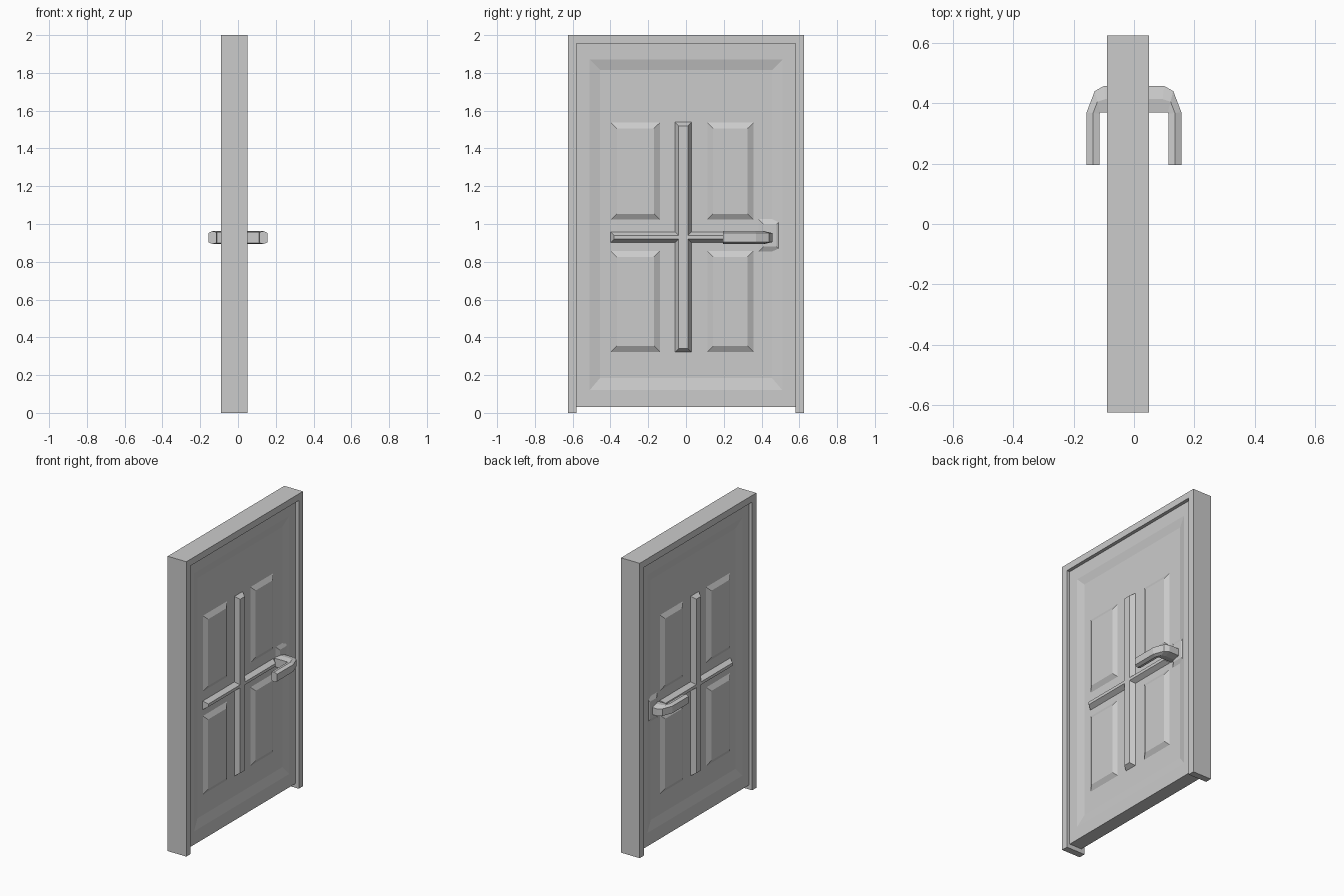
import bpy, bmesh

if "Cube" in bpy.data.objects:
    bpy.data.objects.remove(bpy.data.objects["Cube"])

CX = -0.02  # mid-plane of the frame and door leaf


def loft(name, rings):
    """Skin a list of equal-length point rings and cap both ends."""
    bm = bmesh.new()
    vs = [[bm.verts.new(p) for p in r] for r in rings]
    n = len(rings[0])
    for a, b in zip(vs, vs[1:]):
        for i in range(n):
            j = (i + 1) % n
            bm.faces.new((a[i], a[j], b[j], b[i]))
    bm.faces.new(vs[0])
    bm.faces.new(vs[-1])
    bmesh.ops.recalc_face_normals(bm, faces=bm.faces)
    me = bpy.data.meshes.new(name)
    bm.to_mesh(me)
    bm.free()
    ob = bpy.data.objects.new(name, me)
    bpy.context.collection.objects.link(ob)
    return ob


def rect(x, y0, y1, z0, z1, inset=0.0):
    """Rectangle across the door at depth x."""
    y0, y1, z0, z1 = y0 + inset, y1 - inset, z0 + inset, z1 - inset
    return [(x, y0, z0), (x, y1, z0), (x, y1, z1), (x, y0, z1)]


def raised(name, side, y0, y1, z0, z1, base, top, bevel):
    """Bevelled block standing proud of the door on one side."""
    return loft(name, [rect(CX + side * base, y0, y1, z0, z1),
                       rect(CX + side * top, y0, y1, z0, z1, bevel)])


# Door frame: two jambs and a head, open at the floor
outline = [(-.625, 0), (-.58, 0), (-.58, 1.955), (.58, 1.955),
           (.58, 0), (.625, 0), (.625, 2), (-.625, 2)]
loft("door_frame", [[(x, y, z) for y, z in outline] for x in (CX - .07, CX + .07)])

# Door leaf with a shallow sloped recess on both faces
FACE, RECESS = 0.047, 0.034
edge = (-.58, .58, .03, 1.955)
lip = (-.51, .51, .12, 1.87)
floor = (-.455, .455, .185, 1.815)
loft("door_leaf", [rect(CX - RECESS, *floor), rect(CX - FACE, *lip),
                   rect(CX - FACE, *edge), rect(CX + FACE, *edge),
                   rect(CX + FACE, *lip), rect(CX + RECESS, *floor)])

for side, tag in ((1, "right"), (-1, "left")):
    # Four raised panels
    for col, (y0, y1) in enumerate(((-.40, -.135), (.11, .36))):
        for row, (z0, z1) in enumerate(((.32, .86), (1.02, 1.54))):
            raised(f"panel_{tag}_{row}{col}", side, y0, y1, z0, z1,
                   RECESS - .002, RECESS + .018, .034)

    # Cross-shaped moulding between the panels
    raised(f"upright_bar_{tag}", side, -.06, .03, .32, 1.54, RECESS - .002, .064, .02)
    raised(f"cross_bar_{tag}", side, -.40, .36, .90, .96, RECESS - .002, .064, .02)

    # Low pad under the handle
    raised(f"handle_pad_{tag}", side, .38, .51, .85, 1.03, RECESS - .002, FACE, .03)

    # Lever handle: six-sided section swept round the bend
    stations = [((.01, .457), (.01, .37)), ((.10, .457), (.09, .37)),
                ((.13, .44), (.112, .37)), ((.157, .37), (.114, .365)),
                ((.157, .195), (.114, .195))]
    rings = []
    for (ox, oy), (ix, iy) in stations:
        mx, my = (ox + ix) / 2, (oy + iy) / 2
        rings.append([(side * x, y, .928 + dz) for x, y, dz in (
            (ix, iy, -.029), (mx, my, -.034), (ox, oy, -.024),
            (ox, oy, .024), (mx, my, .034), (ix, iy, .029))])
    loft(f"lever_handle_{tag}", rings)
